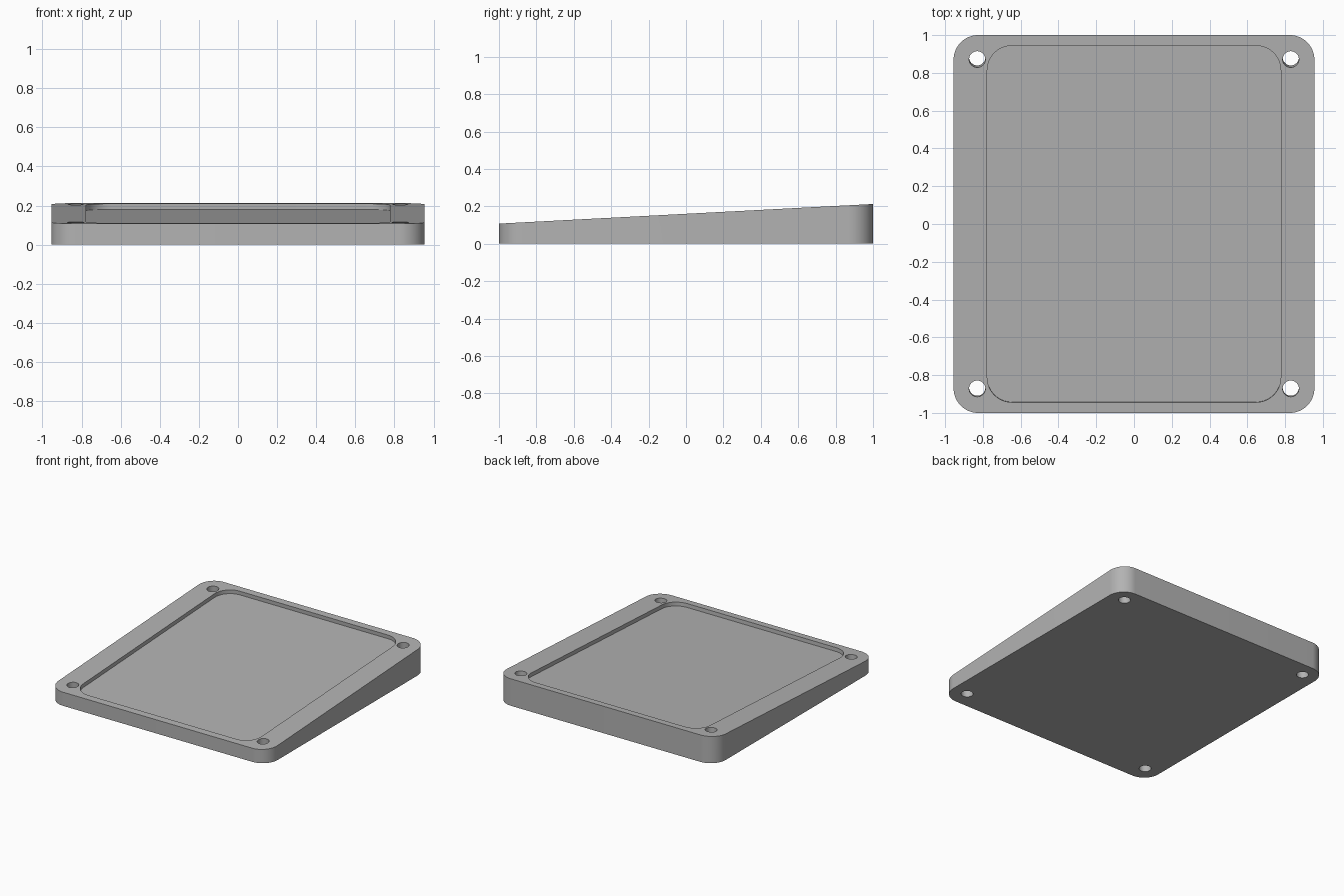
import bpy
import bmesh
from math import sin, cos, pi, radians, tan
from mathutils import Matrix

cube = bpy.data.objects.get("Cube")
if cube:
    bpy.data.objects.remove(cube, do_unlink=True)

TILT = radians(3)
MID_HEIGHT = 0.16
HALF_X, HALF_Y, CORNER = 0.955, 1.0, 0.13

# Frame lying on the sloped top face
slope = Matrix.Translation((0, 0, MID_HEIGHT)) @ Matrix.Rotation(TILT, 4, 'X')

grey = bpy.data.materials.new("plain grey")
grey.use_nodes = True
colour = (0.45, 0.45, 0.45, 1)
grey.diffuse_color = colour
grey.node_tree.nodes["Principled BSDF"].inputs["Base Color"].default_value = colour


def rounded_outline(hx, hy, r, steps=16):
    points = []
    for quarter, (sx, sy) in enumerate([(1, 1), (-1, 1), (-1, -1), (1, -1)]):
        for i in range(steps + 1):
            a = (quarter + i / steps) * pi / 2
            points.append((sx * (hx - r) + r * cos(a), sy * (hy - r) + r * sin(a)))
    return points


def prism(name, outline, bottom, top):
    bm = bmesh.new()
    low = [bm.verts.new((x, y, bottom)) for x, y in outline]
    high = [bm.verts.new((x, y, top(y) if callable(top) else top)) for x, y in outline]
    bm.faces.new(low[::-1])
    bm.faces.new(high)
    for i in range(len(low)):
        j = (i + 1) % len(low)
        bm.faces.new((low[i], low[j], high[j], high[i]))
    mesh = bpy.data.meshes.new(name)
    bm.to_mesh(mesh)
    bm.free()
    mesh.materials.append(grey)
    obj = bpy.data.objects.new(name, mesh)
    bpy.context.collection.objects.link(obj)
    return obj


def cut(target, cutter):
    cutter.hide_render = True
    mod = target.modifiers.new(cutter.name, 'BOOLEAN')
    mod.operation = 'DIFFERENCE'
    mod.solver = 'EXACT'
    mod.object = cutter
    bpy.context.view_layer.update()
    bpy.ops.object.select_all(action='DESELECT')
    bpy.context.view_layer.objects.active = target
    target.select_set(True)
    bpy.ops.object.modifier_apply(modifier=mod.name)
    bpy.data.objects.remove(cutter, do_unlink=True)


# Wedge-shaped plate with rounded vertical corners
plate = prism("wedge_plate", rounded_outline(HALF_X, HALF_Y, CORNER), 0,
              lambda y: MID_HEIGHT + y * tan(TILT))

# Shallow recess, square to the sloped face
recess = prism("recess_cutter", rounded_outline(0.777, 0.945, CORNER), -0.03, 0.1)
recess.matrix_world = slope
cut(plate, recess)

# Screw holes, also square to the sloped face
circle = [(0.043 * cos(i * pi / 24), 0.043 * sin(i * pi / 24)) for i in range(48)]
for x in (-0.83, 0.83):
    for y in (-0.873, 0.873):
        hole = prism("hole_cutter", circle, -0.4, 0.2)
        hole.matrix_world = slope @ Matrix.Translation((x, y, 0))
        cut(plate, hole)

# Smooth the curved walls, keep edges crisp
bpy.ops.object.shade_smooth_by_angle(angle=radians(30))
